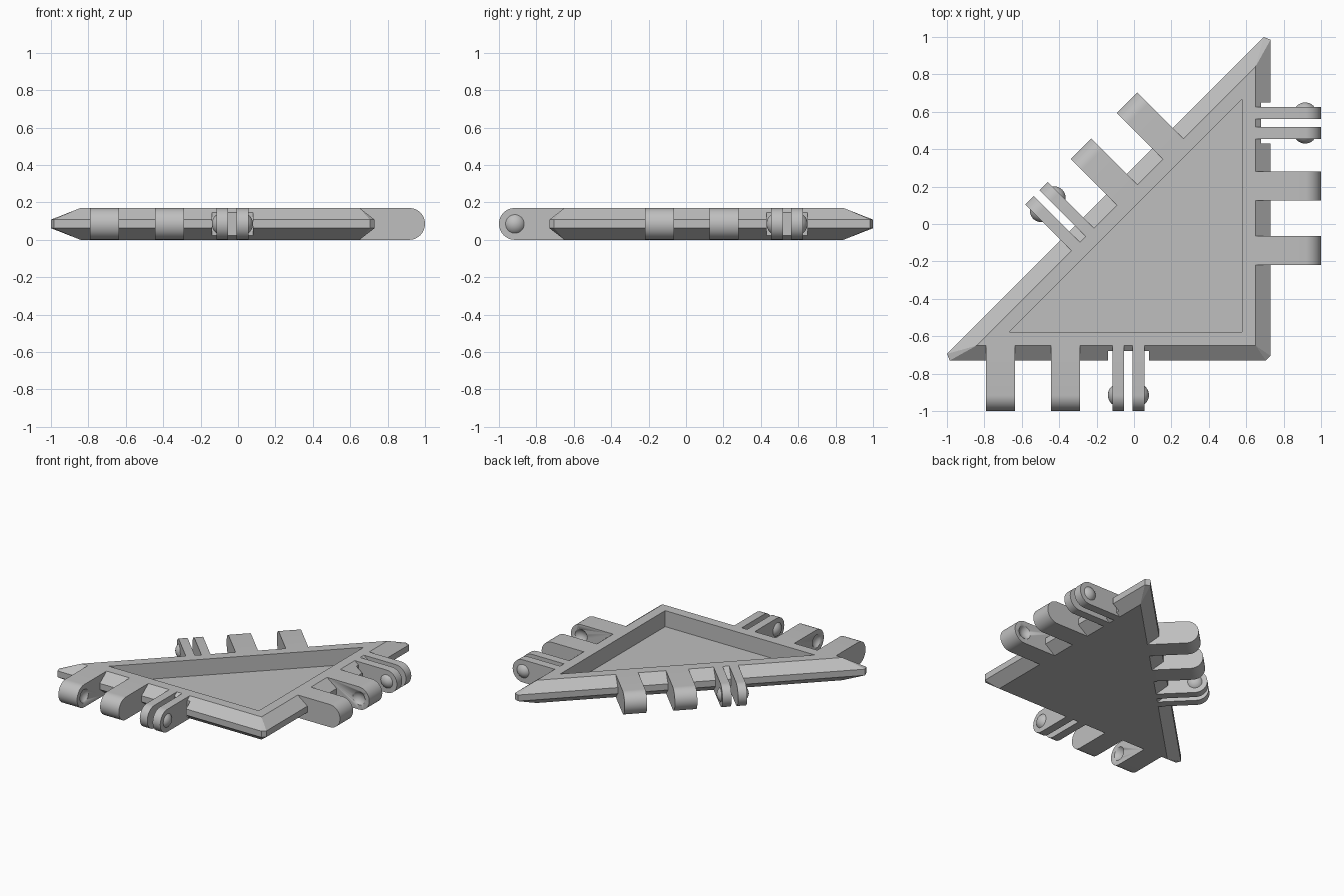
import bpy, bmesh
from math import pi, cos, sin, sqrt, radians
from mathutils import Matrix, Vector

cube = bpy.data.objects.get("Cube")
if cube:
    bpy.data.objects.remove(cube, do_unlink=True)

HEIGHT, MID = 0.17, 0.085
EDGE = 0.73            # distance of the two short sides from the centre
HYP = 0.305 / sqrt(2)  # distance of the long side from the centre
BEVEL = 0.08
REACH = 0.27           # how far the hinges stick out
BALL_R, BALL_H = 0.0625, 0.025

grey = bpy.data.materials.new("plain grey")
grey.use_nodes = True
grey.diffuse_color = (0.52, 0.52, 0.52, 1)
grey.node_tree.nodes["Principled BSDF"].inputs["Base Color"].default_value = grey.diffuse_color


def make(name, bm, matrix=Matrix(), smooth=False):
    bm.transform(matrix)
    bmesh.ops.recalc_face_normals(bm, faces=bm.faces)
    mesh = bpy.data.meshes.new(name)
    bm.to_mesh(mesh)
    bm.free()
    mesh.materials.append(grey)
    if smooth:
        mesh.shade_smooth()
        mesh.set_sharp_from_angle(angle=radians(30))
    obj = bpy.data.objects.new(name, mesh)
    bpy.context.scene.collection.objects.link(obj)
    return obj


def prism(points, offset):
    """Extrude a closed outline by an offset vector."""
    bm = bmesh.new()
    face = bm.faces.new([bm.verts.new(p) for p in points])
    new = bmesh.ops.extrude_face_region(bm, geom=[face])["geom"]
    bmesh.ops.translate(bm, vec=offset, verts=[v for v in new if isinstance(v, bmesh.types.BMVert)])
    return bm


def box(x0, x1, y0, y1, z0, z1):
    return prism([(x0, y0, z0), (x1, y0, z0), (x1, y1, z0), (x0, y1, z0)], (0, 0, z1 - z0))


def sphere(x, y):
    bm = bmesh.new()
    bmesh.ops.create_uvsphere(bm, u_segments=32, v_segments=16, radius=BALL_R,
                              matrix=Matrix.Translation((x, y, MID)) @ Matrix.Rotation(pi / 2, 4, "Y"))
    return bm


def cut(obj, cutter):
    cutter.hide_render = True
    mod = obj.modifiers.new("cut", "BOOLEAN")
    mod.operation, mod.solver, mod.object = "DIFFERENCE", "EXACT", cutter
    bpy.context.view_layer.objects.active = obj
    bpy.ops.object.modifier_apply(modifier=mod.name)
    bpy.data.objects.remove(cutter, do_unlink=True)


def triangle(inset, z):
    a, c = EDGE - inset, (HYP - inset) * sqrt(2)
    return [Vector(p) for p in ((a, -a, z), (a, a + c, z), (-a - c, -a, z))]


# Triangular frame with bevelled rim and clipped corners
bm = bmesh.new()
for z in (0, HEIGHT):
    for p in triangle(BEVEL, z):
        bm.verts.new(p)
for z in (0.062, 0.108):
    corners = triangle(0, z)
    for i, p in enumerate(corners):
        clip = 0.025 if i == 0 else 0.05
        for other in (corners[i - 1], corners[(i + 1) % 3]):
            bm.verts.new(p + (other - p).normalized() * clip)
bmesh.ops.convex_hull(bm, input=bm.verts)
bmesh.ops.dissolve_limit(bm, angle_limit=radians(1), verts=bm.verts, edges=bm.edges)
frame = make("triangular_frame", bm)

# Recessed tray
cut(frame, make("tray_cutter", prism(triangle(0.153, 0.05), (0, 0, 0.3))))


def lug(name, x0, x1, matrix):
    """Bar with a rounded outer end."""
    r = HEIGHT / 2
    pts = [(x0, BEVEL, 0), (x0, BEVEL, HEIGHT)]
    for i in range(25):
        a = pi / 2 + pi * i / 24
        pts.append((x0, r - REACH + r * cos(a), MID + r * sin(a)))
    return make(name, prism(pts, (x1 - x0, 0, 0)), matrix, True)


# Hinge set on each side: two socket lugs, then a pair of thin plates with balls
PIN_Y = HEIGHT / 2 - REACH
SINK = BALL_R - BALL_H
sides = (("front", 0, EDGE, -0.7125), ("left", 90, EDGE, -0.1425), ("diagonal", 225, HYP, -0.431))
for side, angle, dist, start in sides:
    turn = Matrix.Rotation(radians(angle), 4, "Z")

    # Socket lugs, with dimples on the faces that look at each other
    for n, (shift, face) in enumerate(((0, 1), (0.3465, -1))):
        place = turn @ Matrix.Translation((start + shift, -dist, 0))
        obj = lug(f"{side}_socket_lug_{n + 1}", -0.0775, 0.0775, place)
        cut(obj, make("dimple_cutter", sphere(face * (0.0775 + SINK), PIN_Y), place, True))

    # Notch in the rim around the plates
    place = turn @ Matrix.Translation((start + 0.6825, -dist, 0))
    cut(frame, make("notch_cutter", box(-0.11, 0.11, -0.1, 0.05, -0.1, 0.3), place))

    # Plates and their outer ball caps
    for label, s in (("a", -1), ("b", 1)):
        lug(f"{side}_clip_plate_{label}", s * 0.0225, s * 0.085, place)
        ball = sphere(s * (0.085 - SINK), PIN_Y)
        bmesh.ops.bisect_plane(ball, geom=ball.verts[:] + ball.edges[:] + ball.faces[:],
                               plane_co=(s * 0.083, 0, 0), plane_no=(s, 0, 0), clear_inner=True)
        make(f"{side}_clip_ball_{label}", ball, place, True)
